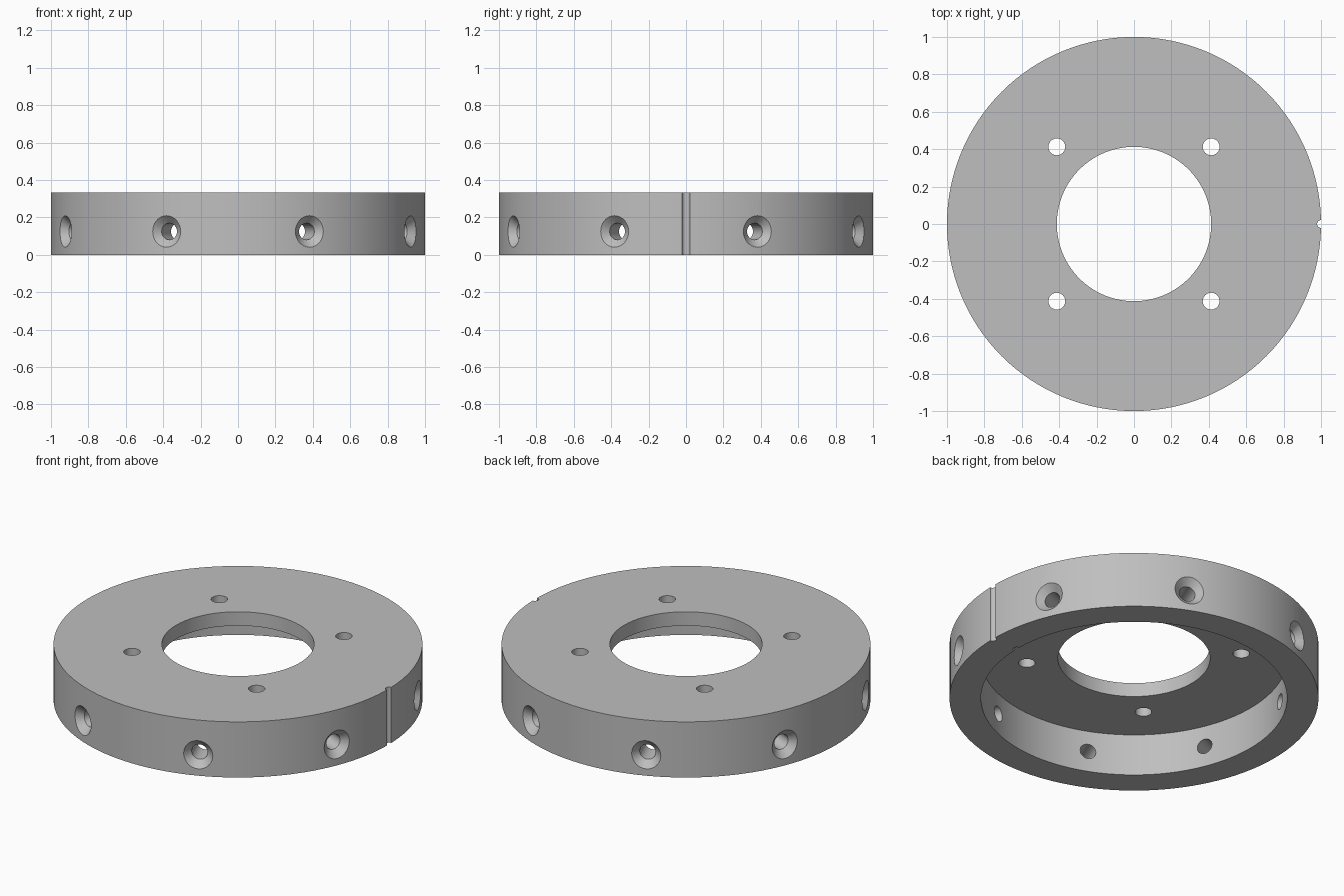
import bpy, bmesh, math
from mathutils import Matrix

cube = bpy.data.objects.get("Cube")
if cube:
    bpy.data.objects.remove(cube, do_unlink=True)

# Overall dimensions
OUTER, RECESS, BORE = 1.0, 0.83, 0.4125
HEIGHT, RECESS_TOP = 0.333, 0.25

steel = bpy.data.materials.new("plain_grey")
steel.use_nodes = True
GREY = (0.52, 0.52, 0.52, 1)
steel.diffuse_color = GREY
steel.node_tree.nodes["Principled BSDF"].inputs["Base Color"].default_value = GREY


def revolve(name, profile, segments, closed=True, matrix=Matrix()):
    """Spin a (radius, z) profile around z; open profiles get end caps."""
    bm = bmesh.new()
    rings = []
    for r, z in profile:
        rings.append([bm.verts.new((r * math.cos(a), r * math.sin(a), z))
                      for a in (2 * math.pi * i / segments for i in range(segments))])
    count = len(rings)
    for k in range(count if closed else count - 1):
        low, high = rings[k], rings[(k + 1) % count]
        for i in range(segments):
            j = (i + 1) % segments
            bm.faces.new((low[i], low[j], high[j], high[i]))
    if not closed:
        bm.faces.new(rings[0])
        bm.faces.new(rings[-1])
    bmesh.ops.recalc_face_normals(bm, faces=bm.faces)
    bm.transform(matrix)
    mesh = bpy.data.meshes.new(name)
    bm.to_mesh(mesh)
    bm.free()
    mesh.materials.append(steel)
    obj = bpy.data.objects.new(name, mesh)
    bpy.context.collection.objects.link(obj)
    return obj


def pin(name, radius, x, y, z0, z1):
    return revolve(name, [(radius, z0), (radius, z1)], 32, False,
                   Matrix.Translation((x, y, 0)))


# Flanged ring: wide rim below, thin web with a bore on top
ring = revolve("flange_ring", [(OUTER, 0), (OUTER, HEIGHT), (BORE, HEIGHT),
                               (BORE, RECESS_TOP), (RECESS, RECESS_TOP), (RECESS, 0)], 128)

cutters = []
# Four bolt holes through the web
for sx in (-1, 1):
    for sy in (-1, 1):
        cutters.append(pin("bolt_hole_cutter", 0.045, sx * BORE, sy * BORE, 0.2, 0.4))

# Eight countersunk radial holes through the rim
drill = [(0.0445, 0.7), (0.0445, 0.96), (0.1245, 1.04)]
for i in range(8):
    turn = Matrix.Rotation(math.radians(22.5 + 45 * i), 4, "Z")
    tilt = Matrix.Rotation(math.pi / 2, 4, "Y")
    cutters.append(revolve("radial_hole_cutter", drill, 32, False,
                           Matrix.Translation((0, 0, 0.125)) @ turn @ tilt))

# Index grooves on the outer wall and on the recess wall
cutters.append(pin("outer_groove_cutter", 0.021, OUTER, 0, -0.1, 0.5))
cutters.append(pin("inner_groove_cutter", 0.021, RECESS, 0, -0.1, RECESS_TOP))

bpy.context.view_layer.objects.active = ring
for cutter in cutters:
    cutter.hide_render = True
    cut = ring.modifiers.new("cut", "BOOLEAN")
    cut.operation, cut.solver, cut.object = "DIFFERENCE", "EXACT", cutter
    bpy.ops.object.modifier_apply(modifier=cut.name)
    bpy.data.objects.remove(cutter, do_unlink=True)

bpy.ops.object.select_all(action="DESELECT")
ring.select_set(True)
bpy.ops.object.shade_smooth_by_angle(angle=math.radians(30))
